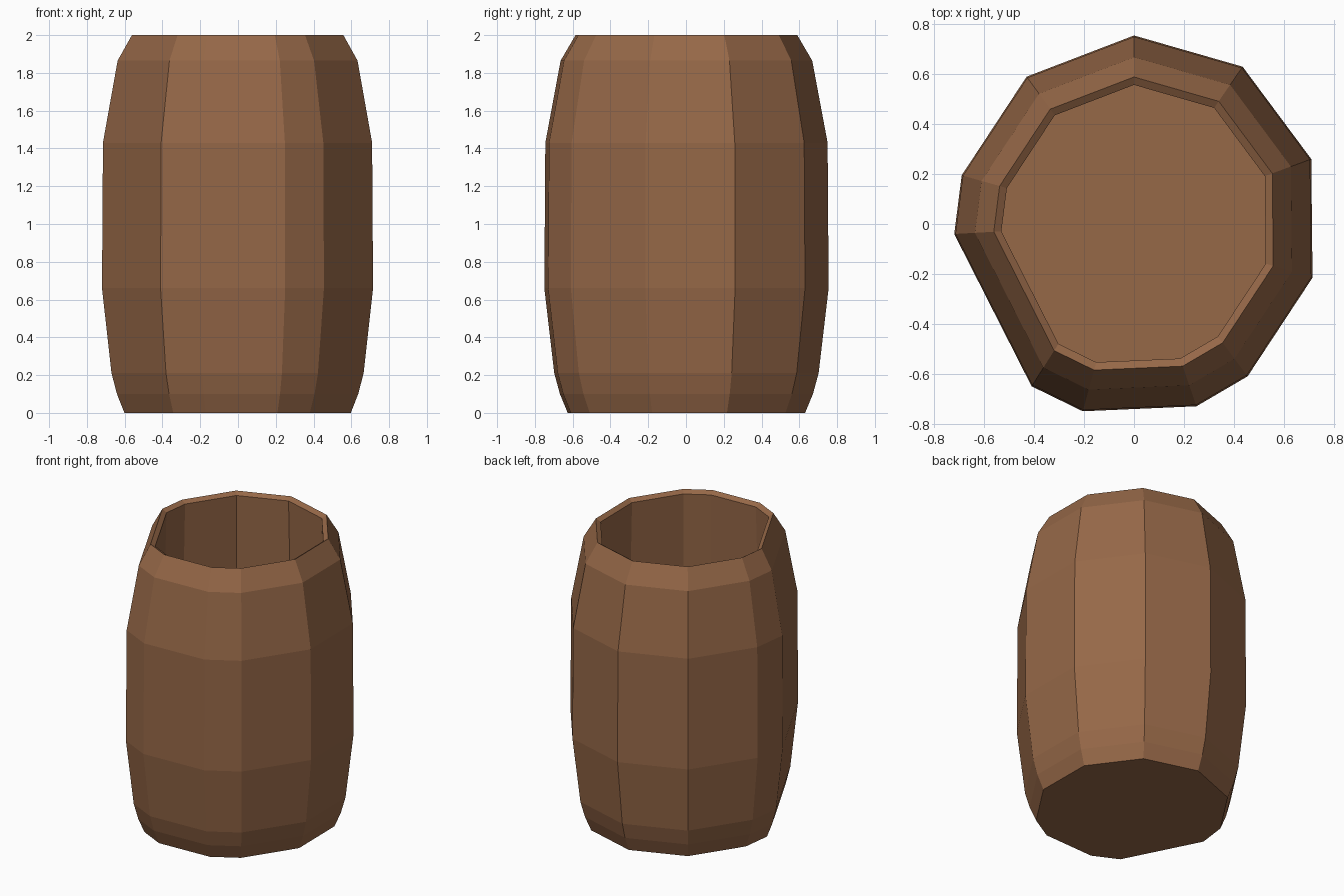
import bpy, bmesh

if "Cube" in bpy.data.objects:
    bpy.data.objects.remove(bpy.data.objects["Cube"])

# irregular eleven-sided cross-section at the widest height
section = [(0, .755), (-.43, .59), (-.69, .195), (-.72, -.04), (-.41, -.65),
           (-.205, -.75), (.25, -.73), (.455, -.61), (.715, -.215),
           (.71, .26), (.435, .63)]

# profile as (height, scale): outside going up, over the rim, down the inside
profile = [(0, .835), (.1, .89), (.21, .93), (.66, 1.0), (1.43, .993),
           (1.865, .885), (2.0, .78), (1.98, .738), (.1, .81)]

wood = bpy.data.materials.new("brown_wood")
wood.diffuse_color = (.305, .138, .064, 1)
wood.use_nodes = True
wood.node_tree.nodes["Principled BSDF"].inputs["Base Color"].default_value = wood.diffuse_color

# open hollow barrel
bm = bmesh.new()
rings = [[bm.verts.new((x * s, y * s, z)) for x, y in section] for z, s in profile]
n = len(section)
for a, b in zip(rings, rings[1:]):
    for i in range(n):
        j = (i + 1) % n
        bm.faces.new((a[i], a[j], b[j], b[i]))
bm.faces.new(rings[0][::-1])   # underside
bm.faces.new(rings[-1])        # inside floor
bmesh.ops.recalc_face_normals(bm, faces=bm.faces)

mesh = bpy.data.meshes.new("barrel")
bm.to_mesh(mesh)
bm.free()
mesh.materials.append(wood)
barrel = bpy.data.objects.new("barrel", mesh)
bpy.context.collection.objects.link(barrel)
